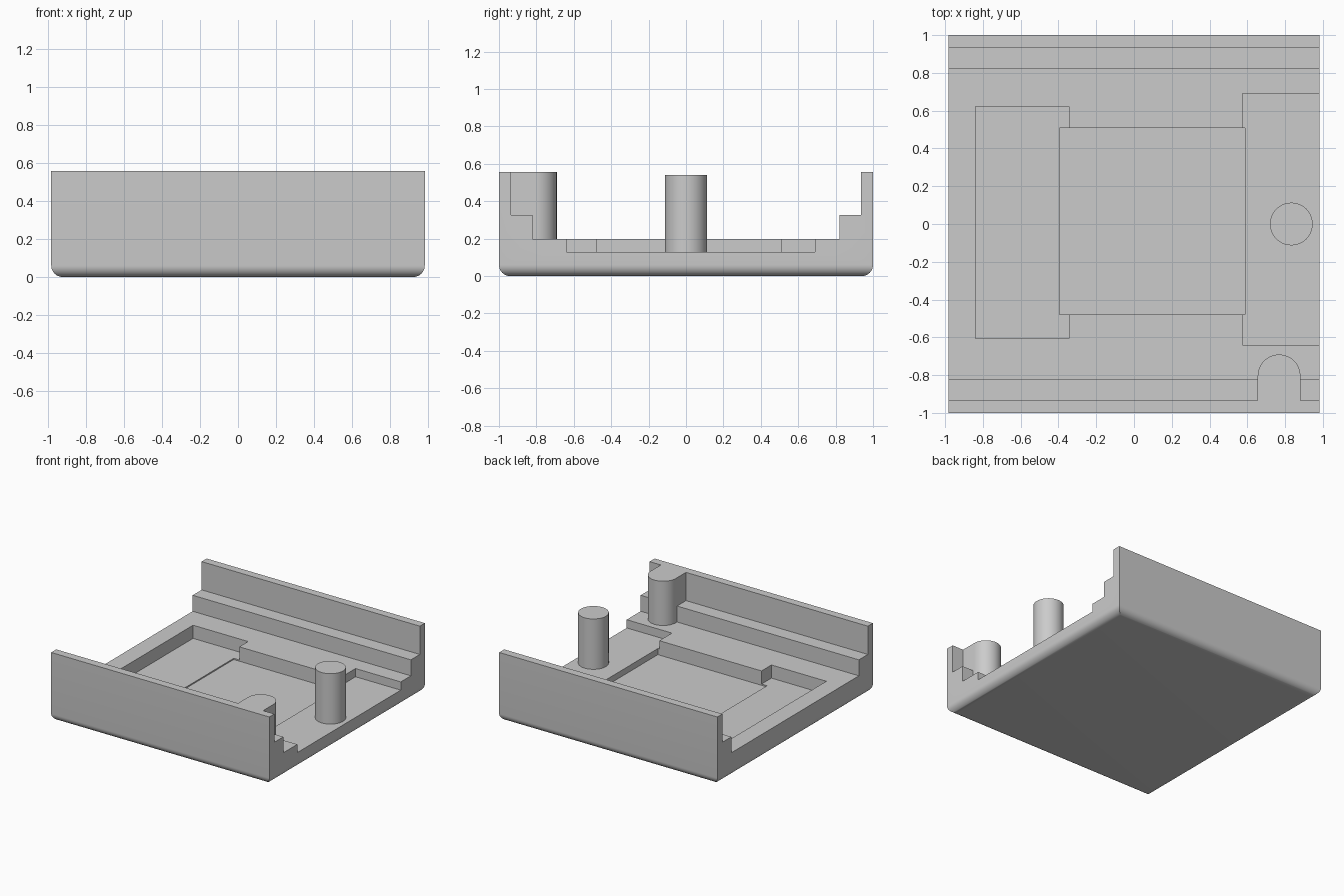
import bpy
import bmesh
import math

if "Cube" in bpy.data.objects:
    bpy.data.objects.remove(bpy.data.objects["Cube"])

grey = bpy.data.materials.new("plain_grey")
grey.use_nodes = True
GREY = (0.6, 0.6, 0.6, 1)
grey.diffuse_color = GREY
grey.node_tree.nodes["Principled BSDF"].inputs["Base Color"].default_value = GREY

HALF_X = 0.982
FLOOR, LEDGE, TOP = 0.197, 0.327, 0.557
OPEN_POCKET, SIDE_POCKET, MIDDLE_POCKET = 0.13, 0.09, 0.08


def prism(name, outline, offset, round_bottom=0):
    """Extrude a closed outline along the offset vector."""
    bm = bmesh.new()
    face = bm.faces.new([bm.verts.new(p) for p in outline])
    side = bmesh.ops.extrude_face_region(bm, geom=[face])["geom"]
    moved = [v for v in side if isinstance(v, bmesh.types.BMVert)]
    bmesh.ops.translate(bm, verts=moved, vec=offset)
    bmesh.ops.recalc_face_normals(bm, faces=bm.faces[:])
    if round_bottom:
        low = [e for e in bm.edges if all(v.co.z < 0.001 for v in e.verts)]
        bmesh.ops.bevel(bm, geom=low, offset=round_bottom, segments=10,
                        profile=0.5, affect='EDGES')
    mesh = bpy.data.meshes.new(name)
    bm.to_mesh(mesh)
    bm.free()
    mesh.materials.append(grey)
    obj = bpy.data.objects.new(name, mesh)
    bpy.context.collection.objects.link(obj)
    return obj


def select(obj):
    bpy.ops.object.select_all(action='DESELECT')
    obj.select_set(True)
    bpy.context.view_layer.objects.active = obj


def smooth(obj):
    select(obj)
    bpy.ops.object.shade_smooth_by_angle(angle=math.radians(30))


def cut_pocket(body, x0, x1, y0, y1, z):
    outline = [(x0, y0, z), (x1, y0, z), (x1, y1, z), (x0, y1, z)]
    cutter = prism("pocket_cutter", outline, (0, 0, 0.5))
    cutter.hide_render = True
    mod = body.modifiers.new("pocket", 'BOOLEAN')
    mod.operation = 'DIFFERENCE'
    mod.solver = 'EXACT'
    mod.object = cutter
    select(body)
    bpy.ops.object.modifier_apply(modifier=mod.name)
    bpy.data.objects.remove(cutter)


def arc(cx, cy, r, z, start, end, count):
    return [(cx + r * math.cos(start + (end - start) * i / count),
             cy + r * math.sin(start + (end - start) * i / count), z)
            for i in range(count + 1)]


# Tray with stepped side walls and a rounded underside
section = [(-1, 0), (1, 0), (1, TOP), (0.935, TOP), (0.935, LEDGE),
           (0.82, LEDGE), (0.82, FLOOR), (-0.82, FLOOR), (-0.82, LEDGE),
           (-0.935, LEDGE), (-0.935, TOP), (-1, TOP)]
tray = prism("tray", [(-HALF_X, y, z) for y, z in section],
             (2 * HALF_X, 0, 0), round_bottom=0.06)

# Recesses in the floor: closed side, open end, deeper middle
cut_pocket(tray, -0.84, -0.345, -0.605, 0.622, SIDE_POCKET)
cut_pocket(tray, 0.575, 1.2, -0.64, 0.69, OPEN_POCKET)
cut_pocket(tray, -0.395, 0.588, -0.478, 0.509, MIDDLE_POCKET)
smooth(tray)

# Free-standing round post
R = 0.113
post = prism("round_post", arc(0.833, 0, R, 0.12, 0, math.tau, 48)[:-1],
             (0, 0, 0.42))
smooth(post)

# Round-nosed post joined to the front wall
cx, back, base = 0.768, -0.935, 0.19
outline = [(cx - R, back, base), (cx + R, back, base)]
outline += arc(cx, -0.804, R, base, 0, math.pi, 24)
wall_post = prism("wall_post", outline, (0, 0, TOP - base))
smooth(wall_post)
